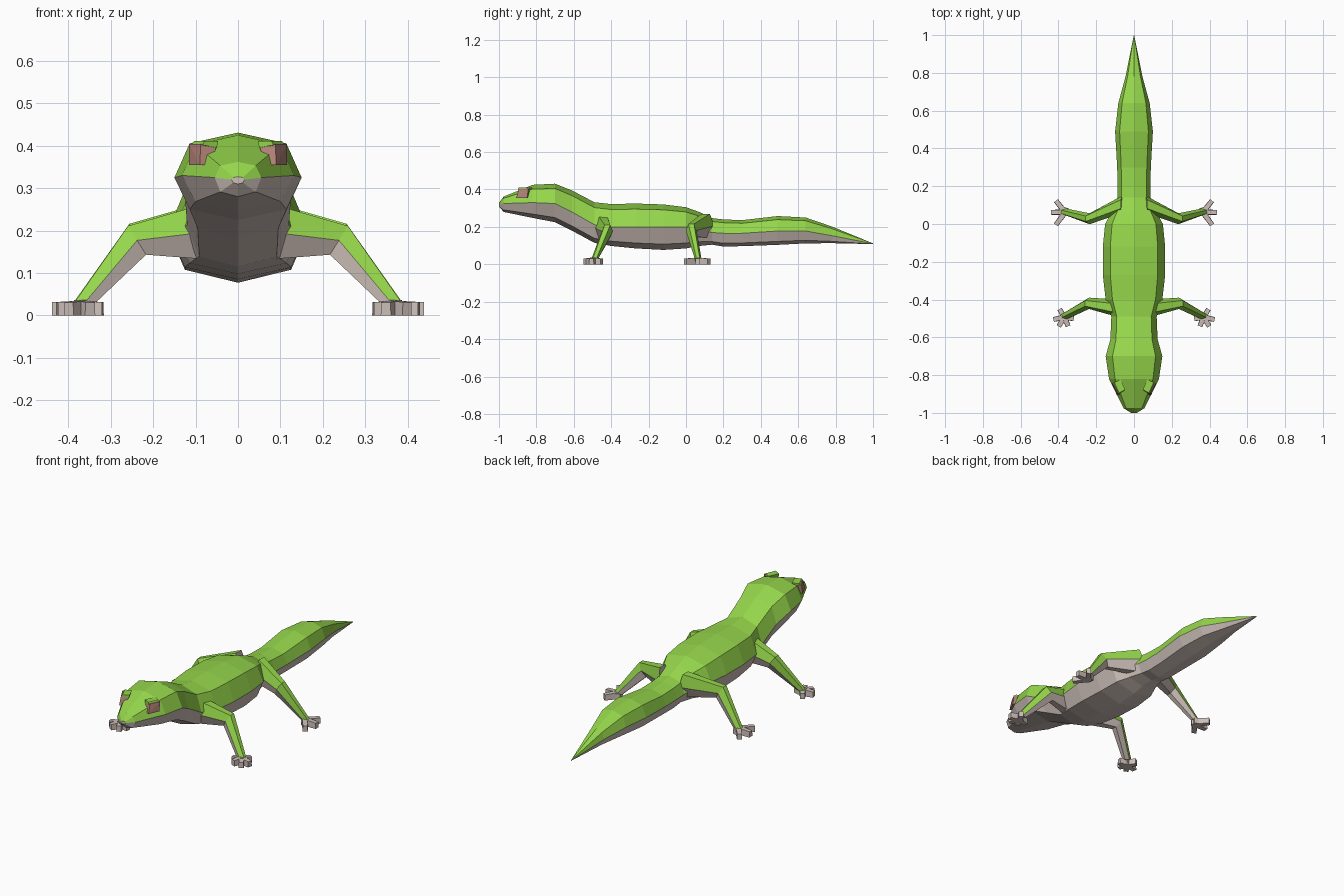
import bpy, bmesh
from math import cos, sin, radians
from mathutils import Vector

if "Cube" in bpy.data.objects:
    bpy.data.objects.remove(bpy.data.objects["Cube"])


def material(name, rgb):
    m = bpy.data.materials.new(name)
    m.diffuse_color = (*rgb, 1)
    m.use_nodes = True
    m.node_tree.nodes["Principled BSDF"].inputs["Base Color"].default_value = m.diffuse_color
    return m


GREEN = material("lizard green", (0.30, 0.67, 0.07))
GREY = material("belly warm grey", (0.61, 0.52, 0.48))
ROSE = material("eye rose brown", (0.46, 0.23, 0.19))


def finish(name, bm, mats, mirror=False):
    bmesh.ops.recalc_face_normals(bm, faces=bm.faces)
    me = bpy.data.meshes.new(name)
    bm.to_mesh(me)
    bm.free()
    for m in mats:
        me.materials.append(m)
    ob = bpy.data.objects.new(name, me)
    bpy.context.collection.objects.link(ob)
    if mirror:
        ob.modifiers.new("mirror", 'MIRROR').use_mirror_merge = False
    return ob


def loft(bm, rings, green_sides, start_mat, end_mat):
    """Skin a list of rings; side indices in green_sides get material 0."""
    vr = [[bm.verts.new(p) for p in r] for r in rings]
    n = len(vr[0])
    for a, b in zip(vr, vr[1:]):
        for i in range(n):
            j = (i + 1) % n
            f = bm.faces.new((a[i], a[j], b[j], b[i]))
            f.material_index = 0 if i in green_sides else 1
    bm.faces.new(vr[0]).material_index = start_mat
    bm.faces.new(vr[-1]).material_index = end_mat


def hull(bm, pts):
    bmesh.ops.convex_hull(bm, input=[bm.verts.new(p) for p in pts])


# Body, head and tail: y, half width, top z, side z, bottom z
SECTIONS = [
    (-1.00, .015, .327, .320, .310), (-.975, .055, .362, .325, .280),
    (-.82, .132, .425, .330, .248), (-.70, .150, .431, .325, .225),
    (-.61, .125, .395, .280, .180), (-.49, .120, .332, .212, .115),
    (-.40, .150, .322, .200, .098), (-.27, .165, .325, .200, .085),
    (-.12, .165, .320, .200, .077), (.00, .153, .305, .200, .085),
    (.07, .115, .280, .188, .098), (.14, .088, .247, .170, .105),
    (.20, .087, .240, .166, .095), (.30, .089, .236, .166, .097),
    (.49, .100, .258, .178, .104), (.64, .083, .250, .178, .112),
    (.78, .045, .202, .153, .113), (1.00, .001, .112, .110, .108),
]
rings = []
for y, w, t, m, b in SECTIONS:
    s, up, low = .76 * w, m + .76 * (t - m), m - .75 * (m - b)
    rings.append([(0, y, t), (s, y, up), (w, y, m), (s, y, low),
                  (0, y, b), (-s, y, low), (-w, y, m), (-s, y, up)])
bm = bmesh.new()
loft(bm, rings, {0, 1, 6, 7}, 1, 0)
finish("body", bm, [GREEN, GREY])


# Legs: six-sided, green above and grey below
HEX = [(1, 0), (.5, 1), (-.5, 1), (-1, 0), (-.5, -1), (.5, -1)]


def leg(name, joints):
    bm = bmesh.new()
    rings = []
    for centre, normal, w, h in joints:
        c, n = Vector(centre), Vector(normal).normalized()
        rings.append([c + Vector((0, w * a, 0)) + n * h * b for a, b in HEX])
    loft(bm, rings, {0, 1, 2}, 1, 1)
    finish(name, bm, [GREEN, GREY], True)


leg("front_legs", [((.09, -.445, .195), (.15, 0, 1), .046, .063),
                   ((.238, -.42, .177), (.5, 0, .8), .030, .040),
                   ((.363, -.488, .028), (1, 0, .1), .018, .023)])
leg("hind_legs", [((.06, .105, .205), (.15, 0, 1), .046, .065),
                  ((.235, .028, .182), (.5, 0, .8), .029, .040),
                  ((.365, .065, .028), (1, 0, .1), .018, .023)])


# Feet: fans of blocky toes, (angle, length)
def foot(name, x, y, toes):
    for k, (deg, length) in enumerate(toes):
        bm = bmesh.new()
        d = Vector((cos(radians(deg)), sin(radians(deg)), 0))
        side = Vector((-d.y, d.x, 0))
        base = Vector((x, y, 0)) - d * .015
        tip = Vector((x, y, 0)) + d * length
        pts = []
        for p, w, h in ((base, .015, .036), (tip, .013, .031)):
            for s in (-1, 1):
                pts += [p + side * s * w, p + side * s * w * .9 + Vector((0, 0, h))]
        hull(bm, pts)
        finish(f"{name}_toe_{k + 1}", bm, [GREY], True)


foot("front_foot", .368, -.493, [(58, .050), (-12, .060), (-58, .058),
                                 (-112, .052), (-170, .050)])
foot("hind_foot", .365, .062, [(52, .078), (0, .074), (-54, .082), (110, .025)])

# Eyes: small wedges facing outward, with green lids above
bm = bmesh.new()
outer = [(.090, -.908, .355), (.116, -.850, .355), (.088, -.893, .404), (.115, -.843, .404)]
hull(bm, outer + [(x - .035, y + .015, z) for x, y, z in outer])
finish("eyes", bm, [ROSE], True)
bm = bmesh.new()
lid = [(.084, -.898, .402), (.110, -.842, .402), (.050, -.880, .395), (.075, -.825, .402)]
hull(bm, lid + [(x * .94, y + .003, .411) for x, y, z in lid])
finish("eyelids", bm, [GREEN], True)
